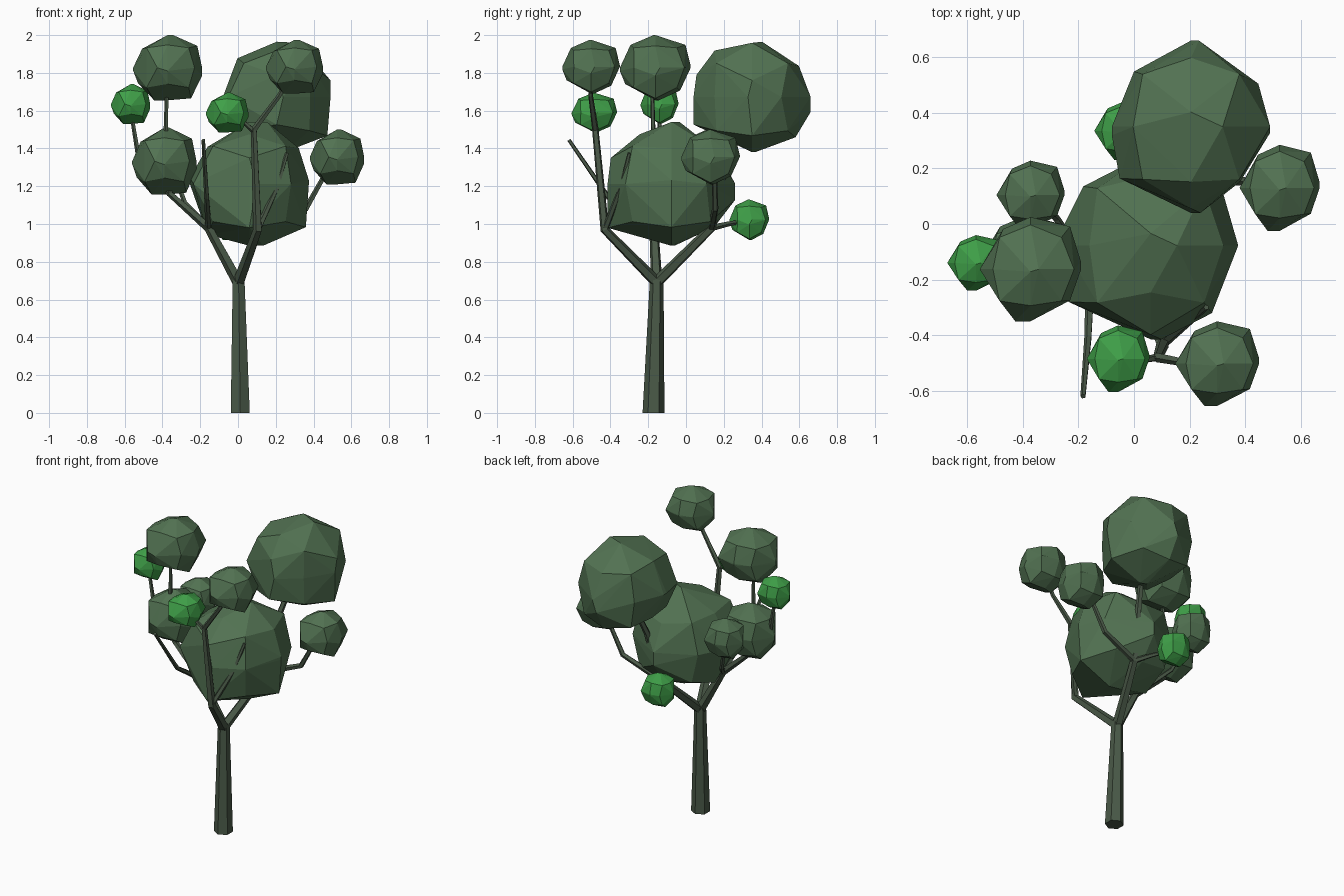
import bpy, bmesh
from math import cos, sin, tau
from mathutils import Vector

if "Cube" in bpy.data.objects:
    bpy.data.objects.remove(bpy.data.objects["Cube"])


def material(name, rgb):
    m = bpy.data.materials.new(name)
    m.diffuse_color = (*rgb, 1)
    m.use_nodes = True
    m.node_tree.nodes["Principled BSDF"].inputs["Base Color"].default_value = m.diffuse_color
    return m


LEAF = material("dark_leaf_green", (0.084, 0.168, 0.084))
BRIGHT = material("bright_green", (0.05, 0.35, 0.065))
BARK = material("green_grey_bark", (0.068, 0.1, 0.064))


def finish(name, bm, mat):
    bmesh.ops.recalc_face_normals(bm, faces=bm.faces)
    me = bpy.data.meshes.new(name)
    bm.to_mesh(me)
    bm.free()
    me.materials.append(mat)
    bpy.context.collection.objects.link(bpy.data.objects.new(name, me))


def limb(name, points, radii, sides=5):
    """Tapered faceted tube through the points."""
    pts = [Vector(p) for p in points]
    bm = bmesh.new()
    rings = []
    for i, p in enumerate(pts):
        t = Vector((0, 0, 0))
        if i > 0:
            t += (p - pts[i - 1]).normalized()
        if i < len(pts) - 1:
            t += (pts[i + 1] - p).normalized()
        if name == "trunk":
            t = Vector((0, 0, 1))
        q = Vector((0, 0, 1)).rotation_difference(t)
        ring = []
        for k in range(sides):
            a = tau * (k + 0.5) / sides
            ring.append(bm.verts.new(p + q @ Vector((cos(a), sin(a), 0)) * radii[i]))
        rings.append(ring)
    for lo, hi in zip(rings, rings[1:]):
        for k in range(sides):
            n = (k + 1) % sides
            bm.faces.new((lo[k], lo[n], hi[n], hi[k]))
    bm.faces.new(rings[0][::-1])
    bm.faces.new(rings[-1])
    finish(name, bm, BARK)


def clump(name, low, high, mat, shape):
    """Faceted hull around front, side and top outlines, fitted to a box."""
    front, side, top = shape
    pts = [(x, 0, z) for x, z in front] + [(0, y, z) for y, z in side] + [(x, y, 0) for x, y in top]
    d = 0.61
    pts += [(x, y, z) for x in (-d, d) for y in (-d, d) for z in (-d, d)]
    bm = bmesh.new()
    for p in pts:
        bm.verts.new([(a + b) / 2 + c * (b - a) / 2 for a, b, c in zip(low, high, p)])
    res = bmesh.ops.convex_hull(bm, input=bm.verts)
    loose = [v for v in bm.verts if not v.link_faces]
    bmesh.ops.delete(bm, geom=loose, context="VERTS")
    finish(name, bm, mat)


# outlines of the small clumps and of the two big ones, in unit boxes
SMALL = (
    [(-1, -.09), (-.74, .58), (.16, 1), (.86, .67), (1, -.24), (.68, -.94), (-.39, -1), (-.86, -.48)],
    [(-1, -.1), (-.7, .7), (-.05, 1), (.85, .7), (1, .05), (.7, -.7), (.1, -1), (-.85, -.5)],
    [(-1, 0), (-.54, .77), (0, 1), (.78, .82), (1, .13), (.78, -.6), (-.3, -1), (-.66, -.5)],
)
MAIN = (
    [(-1, .1), (-.7, .6), (.3, 1), (.83, .58), (1, .06), (.95, -.7), (.23, -1), (-.7, -.82)],
    [(-1, -.71), (-.95, .42), (-.5, .8), (.13, 1), (.75, .5), (1, -.26), (.67, -.7), (.05, -1)],
    [(-1, .2), (-.77, .63), (0, 1), (.83, .55), (1, 0), (.7, -.72), (.12, -1), (-.94, -.6)],
)
UPPER = (
    [(-1, 0), (-.73, .7), (.4, .98), (1, .3), (.94, -.7), (.14, -1), (-.7, -.6)],
    [(-.95, .4), (-.64, .84), (.17, 1), (.8, .56), (1, -.27), (.74, -.73), (.05, -1), (-1, -.5)],
    [(-1, -.1), (-.72, .64), (.1, 1), (.85, .5), (1, -.07), (.62, -.64), (.12, -1), (-.9, -.6)],
)

# trunk and the three main limbs
FORK = (0.003, -0.155, 0.69)
FRONT = (0.105, -0.43, 0.97)
LEFT = (-0.155, -0.17, 0.98)
BACK = (0.11, 0.135, 0.98)
limb("trunk", [(0.012, -0.172, 0), (0.003, -0.155, 0.71)], [0.058, 0.036], 6)
limb("front_limb", [FORK, FRONT, (0.085, -0.48, 1.5), (0.22, -0.505, 1.68), (0.28, -0.505, 1.8)],
     [0.032, 0.025, 0.018, 0.013, 0.01])
limb("left_limb", [FORK, LEFT, (-0.36, -0.15, 1.16), (-0.385, -0.17, 1.35), (-0.375, -0.18, 1.75)],
     [0.032, 0.025, 0.018, 0.014, 0.01])
limb("back_limb", [FORK, BACK, (0.14, 0.21, 1.3), (0.2, 0.33, 1.6)],
     [0.032, 0.025, 0.02, 0.015])

# thin branches
thin = [0.018, 0.014, 0.01]
limb("bare_front_left_branch", [LEFT, (-0.165, -0.41, 1.14), (-0.183, -0.62, 1.445)], thin)
limb("bare_front_branch", [FRONT, (0.205, -0.345, 1.19), (0.26, -0.3, 1.375)], thin)
limb("front_green_branch", [(0.085, -0.48, 1.49), (0.03, -0.49, 1.54), (-0.05, -0.49, 1.6)],
     [0.014, 0.012, 0.01])
limb("left_green_branch", [(-0.36, -0.15, 1.16), (-0.53, -0.14, 1.38), (-0.57, -0.14, 1.62)], thin)
limb("left_back_branch", [LEFT, (-0.28, 0.02, 1.11), (-0.37, 0.11, 1.36)], thin)
limb("right_branch", [BACK, (0.36, 0.155, 1.08), (0.5, 0.15, 1.33)], [0.02, 0.017, 0.012])
limb("back_green_branch", [BACK, (0.05, 0.22, 1.0), (-0.03, 0.33, 1.02)], thin)

# foliage clumps: bounding box corners, colour, outline
for name, low, high, mat, shape in [
    ("main_foliage", (-0.255, -0.415, 0.885), (0.375, 0.26, 1.54), LEAF, MAIN),
    ("back_top_foliage", (-0.08, 0.04, 1.38), (0.49, 0.66, 1.965), LEAF, UPPER),
    ("left_top_foliage", (-0.555, -0.35, 1.655), (-0.19, 0.025, 2.0), LEAF, SMALL),
    ("left_foliage", (-0.56, -0.31, 1.155), (-0.22, 0.03, 1.51), LEAF, SMALL),
    ("left_back_foliage", (-0.495, -0.02, 1.24), (-0.25, 0.228, 1.495), LEAF, SMALL),
    ("front_top_foliage", (0.148, -0.655, 1.69), (0.45, -0.35, 1.975), LEAF, SMALL),
    ("right_foliage", (0.38, -0.025, 1.21), (0.668, 0.285, 1.5), LEAF, SMALL),
    ("front_green_foliage", (-0.17, -0.605, 1.485), (0.055, -0.365, 1.695), BRIGHT, SMALL),
    ("left_green_foliage", (-0.672, -0.24, 1.53), (-0.465, -0.04, 1.74), BRIGHT, SMALL),
    ("back_green_foliage", (-0.143, 0.23, 0.915), (0.065, 0.44, 1.13), BRIGHT, SMALL),
]:
    clump(name, low, high, mat, shape)
